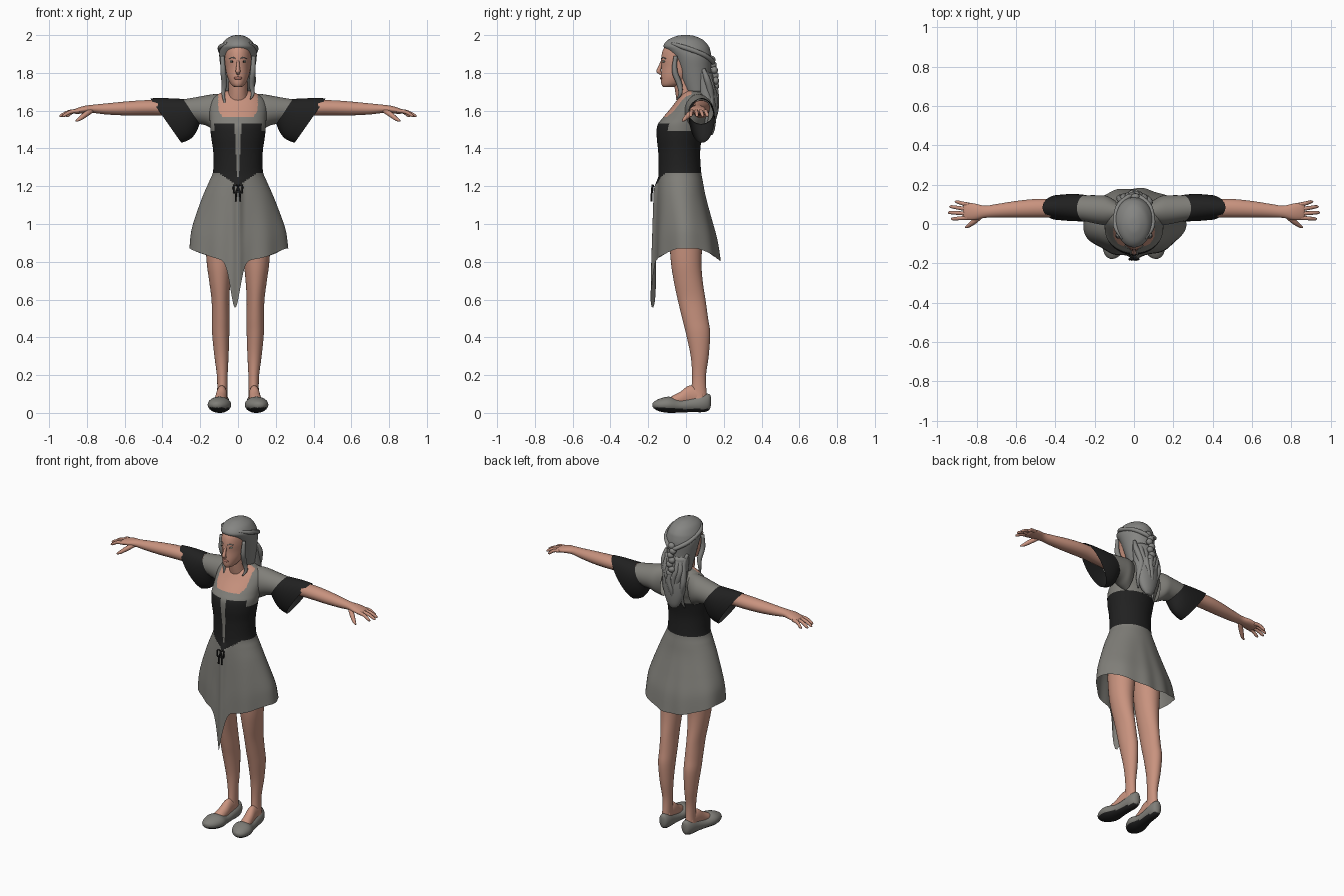
import bpy, bmesh, math
from mathutils import Vector as V


def material(name, rgb):
    m = bpy.data.materials.new(name)
    m.diffuse_color = (*rgb, 1)
    return m


SKIN = material("skin", (0.58, 0.29, 0.21))
CLOTH = material("grey cloth", (0.215, 0.21, 0.19))
BLACK = material("black cloth", (0.015, 0.015, 0.015))
HAIR = material("grey hair", (0.235, 0.235, 0.225))
LIPS = material("lips", (0.42, 0.17, 0.13))
EYE = material("pale green eye", (0.36, 0.42, 0.36))


def finish(name, bm, mat):
    bmesh.ops.recalc_face_normals(bm, faces=bm.faces)
    me = bpy.data.meshes.new(name)
    bm.to_mesh(me)
    bm.free()
    me.materials.append(mat)
    me.shade_smooth()
    ob = bpy.data.objects.new(name, me)
    bpy.context.collection.objects.link(ob)
    return ob


def spline(a, b, c, d, t):
    return 0.5 * (2 * b + (c - a) * t + (2 * a - 5 * b + 4 * c - d) * t * t
                  + (3 * b - a - 3 * c + d) * t ** 3)


def loft(name, rings, mat, seg=32, sub=4, caps=True):
    """Skin smoothly through elliptical rings (centre, half axis, half axis)."""
    full = []
    for i in range(len(rings) - 1):
        q = [rings[max(0, min(len(rings) - 1, i + k))] for k in (-1, 0, 1, 2)]
        for s in range(sub):
            full.append([spline(*(r[k] for r in q), s / sub) for k in range(3)])
    full.append(rings[-1])
    bm = bmesh.new()
    rows = []
    for c, u, v in full:
        rows.append([bm.verts.new(c + u * math.cos(a) + v * math.sin(a))
                     for a in (2 * math.pi * j / seg for j in range(seg))])
    for r0, r1 in zip(rows, rows[1:]):
        for j in range(seg):
            k = (j + 1) % seg
            bm.faces.new((r0[j], r0[k], r1[k], r1[j]))
    if caps:
        bm.faces.new(rows[0])
        bm.faces.new(rows[-1])
    return finish(name, bm, mat)


def level(z, front, back, x0, x1):
    """Horizontal ring at height z."""
    return (V(((x0 + x1) / 2, (front + back) / 2, z)), V(((x1 - x0) / 2, 0, 0)),
            V((0, (back - front) / 2, 0)))


def stack(name, rows, mat, **kw):
    return loft(name, [level(z, f, b, -r, r) for z, f, b, r in rows], mat, **kw)


def slant(s, xt, zt, xb, zb, y, ry):
    """Ring across an arm, from a top point to a bottom point, on side s."""
    t, b = V((s * xt, y, zt)), V((s * xb, y, zb))
    return (t + b) / 2, (t - b) / 2, V((0, ry, 0))


def tube(name, pts, radii, mat, seg=10):
    pts = [V(p) for p in pts]
    rings = []
    for i, p in enumerate(pts):
        d = (pts[min(i + 1, len(pts) - 1)] - pts[max(i - 1, 0)]).normalized()
        u = d.cross(V((0.3, 1, 0.1))).normalized()
        rings.append((p, u * radii[i], d.cross(u) * radii[i]))
    return loft(name, rings, mat, seg)


def ball(name, at, size, mat):
    bm = bmesh.new()
    bmesh.ops.create_uvsphere(bm, u_segments=16, v_segments=10, radius=1)
    for v in bm.verts:
        v.co = V(at) + V(v.co[i] * size[i] for i in range(3))
    return finish(name, bm, mat)


def paint(ob, mat, rule):
    ob.data.materials.append(mat)
    n = len(ob.data.materials) - 1
    for p in ob.data.polygons:
        if rule(p.center, p.normal):
            p.material_index = n


# Dress: bodice and skirt in one skin, rows are height, front, back, half width
dress = stack("dress", [
    (0.85, -.165, .182, .262), (0.95, -.163, .165, .250), (1.05, -.158, .135, .222),
    (1.15, -.153, .105, .186), (1.22, -.148, .09, .155), (1.28, -.145, .08, .132),
    (1.38, -.147, .075, .131), (1.46, -.155, .085, .142), (1.52, -.152, .10, .148),
    (1.56, -.125, .115, .150), (1.62, -.075, .125, .152), (1.66, -.045, .125, .138),
    (1.69, -.02, .10, .10), (1.705, .0, .08, .06)], CLOTH, seg=192, sub=8, caps=False)
for v in dress.data.vertices:
    x, y, z = v.co
    if z < 1.25 and y < 0:  # raised sash down the front
        v.co.y -= 0.02 * math.exp(-(x / .022) ** 2) * min(1, (1.25 - z) / .06)
    if z < 1.2:  # folds, curved hem and hanging point
        t = (1.2 - z) / .35
        hem = .805 + .065 * min(1, (x / .25) ** 2)
        if y < 0:
            hem -= .25 * math.exp(-((x + .015) / .036) ** 2)
        fold = 1 + .022 * t * math.cos(9 * math.atan2(y, x) + 0.6)
        v.co.x *= fold
        v.co.y *= fold
        v.co.z = 1.2 - t * (1.2 - hem)


def corset(c, n):
    front = c.y < -.03
    low = 1.27 - (.07 * max(0, 1 - abs(c.x) / .1) if front else 0)
    high = 1.53 if front and abs(c.x) < .125 else 1.495
    gap = front and c.z > 1.25 and abs(c.x) < .005 + .05 * (c.z - 1.25)
    return low < c.z < high and not gap


def neckline(c, n):
    return c.y < .03 and c.z > 1.565 and (abs(c.x) < .07 + .035 * min(1, (c.z - 1.565) / .04) ** .5)


paint(dress, BLACK, corset)
paint(dress, SKIN, neckline)

# Lace bow at the waist
for s in (1, -1):
    tube("lace_loop", [(0, -.172, 1.2), (s * .022, -.178, 1.205), (s * .02, -.18, 1.165),
                       (0, -.176, 1.19)], [.005] * 4, BLACK, 8)
    tube("lace_end", [(0, -.176, 1.195), (s * .01, -.182, 1.16), (s * .012, -.182, 1.12)],
         [.005] * 3, BLACK, 8)

# Neck and head
stack("neck", [(1.58, -.03, .09, .075), (1.66, -.05, .08, .056), (1.72, -.06, .06, .05),
               (1.80, -.07, .06, .05)], SKIN)
stack("head", [(1.724, -.118, -.07, .014), (1.732, -.127, -.04, .03), (1.75, -.132, .0, .044),
               (1.785, -.132, .04, .058), (1.83, -.130, .09, .067), (1.88, -.131, .1, .072),
               (1.93, -.118, .1, .07), (1.97, -.08, .07, .05), (1.985, -.03, .03, .02)], SKIN, seg=48)
tube("nose", [(0, -.124, 1.872), (0, -.136, 1.835), (0, -.145, 1.808), (0, -.130, 1.795)],
     [.006, .009, .0125, .008], SKIN, 14)
ball("mouth", (0, -.130, 1.772), (.022, .007, .008), LIPS)
for s in (1, -1):
    ball("eye", (s * .030, -.117, 1.86), (.013, .007, .006), EYE)
    ball("pupil", (s * .030, -.1225, 1.86), (.004, .003, .005), BLACK)
    tube("eyebrow", [(s * .013, -.129, 1.876), (s * .03, -.122, 1.882), (s * .047, -.108, 1.876)],
         [.002, .003, .002], HAIR, 8)

# Hair: cap, hanging back, braids and loose locks
stack("hair_cap", [(1.70, -.005, .12, .070), (1.76, -.03, .13, .080), (1.82, -.05, .132, .090),
                   (1.88, -.075, .135, .099), (1.92, -.104, .128, .097), (1.945, -.119, .118, .089),
                   (1.975, -.095, .09, .068), (1.995, -.05, .045, .034), (2.0, -.02, .015, .01)],
      HAIR, seg=48)
stack("back_hair", [(1.47, .12, .14, .02), (1.50, .10, .152, .045), (1.56, .085, .16, .068),
                    (1.63, .07, .162, .08), (1.71, .05, .155, .08), (1.80, .04, .14, .08)], HAIR)
for i in range(7):
    x = (i - 3) * .025
    end = 1.47 + .02 * (i * 3 % 4)
    path = [(x * (1 - .3 * k / 6) + .009 * math.sin(k * 1.7 + i), .118 + .04 * math.sin(k * .5)
             - abs(x) * .35, 1.82 + (end - 1.82) * k / 6) for k in range(7)]
    tube("back_lock", path, [.01, .016, .018, .018, .017, .013, .004], HAIR)
for k in range(9):
    ball("braid_knot", (.007 * (-1) ** k, .138 + .02 * math.sin(k * .35), 1.87 - k * .028),
         (.022, .018, .02), HAIR)
for s in (1, -1):
    tube("side_braid", [(s * .055, -.075, 1.955), (s * .094, -.01, 1.935), (s * .082, .085, 1.90),
                        (s * .03, .137, 1.865), (0, .142, 1.85)], [.009, .013, .013, .013, .01], HAIR)
    tube("front_lock", [(s * .082, -.055, 1.89), (s * .079, -.06, 1.81), (s * .072, -.035, 1.74),
                        (s * .078, -.03, 1.69), (s * .066, -.05, 1.64 + .02 * s)],
         [.01, .015, .015, .010, .003], HAIR)

for s in (1, -1):
    # Sleeves: fitted grey top, then black bell
    loft("upper_sleeve", [slant(s, .085, 1.69, .11, 1.49, .06, .06),
                          slant(s, .14, 1.686, .14, 1.505, .068, .075),
                          slant(s, .20, 1.675, .17, 1.522, .073, .073),
                          slant(s, .29, 1.66, .205, 1.53, .08, .066)], CLOTH, caps=False)
    loft("bell_sleeve", [slant(s, .29, 1.662, .203, 1.528, .08, .067),
                         slant(s, .35, 1.665, .225, 1.48, .083, .069),
                         slant(s, .41, 1.667, .255, 1.448, .084, .068),
                         slant(s, .465, 1.665, .30, 1.43, .084, .064)], BLACK, caps=False)
    # Arm and hand
    loft("arm", [slant(s, .22, 1.65, .22, 1.56, .08, .045),
                 slant(s, .40, 1.656, .40, 1.574, .08, .046),
                 slant(s, .50, 1.655, .50, 1.575, .08, .047),
                 slant(s, .60, 1.648, .60, 1.575, .075, .042),
                 slant(s, .70, 1.638, .70, 1.58, .067, .034),
                 slant(s, .76, 1.632, .76, 1.587, .062, .031),
                 slant(s, .81, 1.626, .81, 1.586, .062, .042),
                 slant(s, .855, 1.613, .855, 1.583, .064, .043),
                 slant(s, .87, 1.603, .87, 1.588, .064, .036)], SKIN)
    for y0, x1, y1 in ((.098, .91, .113), (.075, .938, .088), (.053, .945, .058), (.032, .93, .026)):
        tube("finger", [(s * .84, y0, 1.599), (s * (.84 + x1) / 2, (y0 + y1) / 2, 1.594),
                        (s * (x1 - .01), y1, 1.575), (s * x1, y1, 1.569)],
             [.011, .010, .008, .003], SKIN)
    tube("thumb", [(s * .775, .045, 1.602), (s * .81, .015, 1.578), (s * .84, -.008, 1.555),
                   (s * .858, -.018, 1.545)], [.014, .014, .010, .004], SKIN)

    # Leg: height, inner x, outer x, front, back
    legs = [(.06, .055, .115, .02, .115), (.12, .056, .110, .028, .108), (.2, .055, .112, .032, .106),
            (.3, .05, .125, .025, .12), (.42, .046, .137, .0, .128), (.5, .045, .138, -.02, .117),
            (.6, .046, .14, -.044, .103), (.7, .04, .153, -.065, .088), (.8, .03, .166, -.08, .082),
            (.95, .012, .175, -.09, .09)]
    loft("leg", [level(z, f, b, s * x0, s * x1) for z, x0, x1, f, b in legs], SKIN)

    # Foot and shoe run along y: y, x centre, half width, bottom, top
    def along(name, rows, mat):
        return loft(name, [(V((s * x, y, (lo + hi) / 2)), V((w, 0, 0)), V((0, 0, (hi - lo) / 2)))
                           for y, x, w, lo, hi in rows], mat)

    along("instep", [(.09, .083, .026, .04, .13), (.02, .086, .029, .035, .145),
                     (-.03, .091, .032, .03, .112), (-.08, .098, .034, .02, .085),
                     (-.11, .1, .02, .02, .06)], SKIN)
    shoe = along("shoe", [(.132, .08, .008, .04, .085), (.122, .08, .026, .015, .1),
                          (.09, .082, .037, .004, .1), (.03, .086, .040, .004, .082),
                          (-.03, .092, .047, .002, .072), (-.09, .098, .062, .0, .086),
                          (-.14, .105, .050, .008, .075), (-.168, .110, .028, .022, .06),
                          (-.177, .112, .008, .034, .05)], CLOTH)
    paint(shoe, BLACK, lambda c, n: n.z < -.55)
